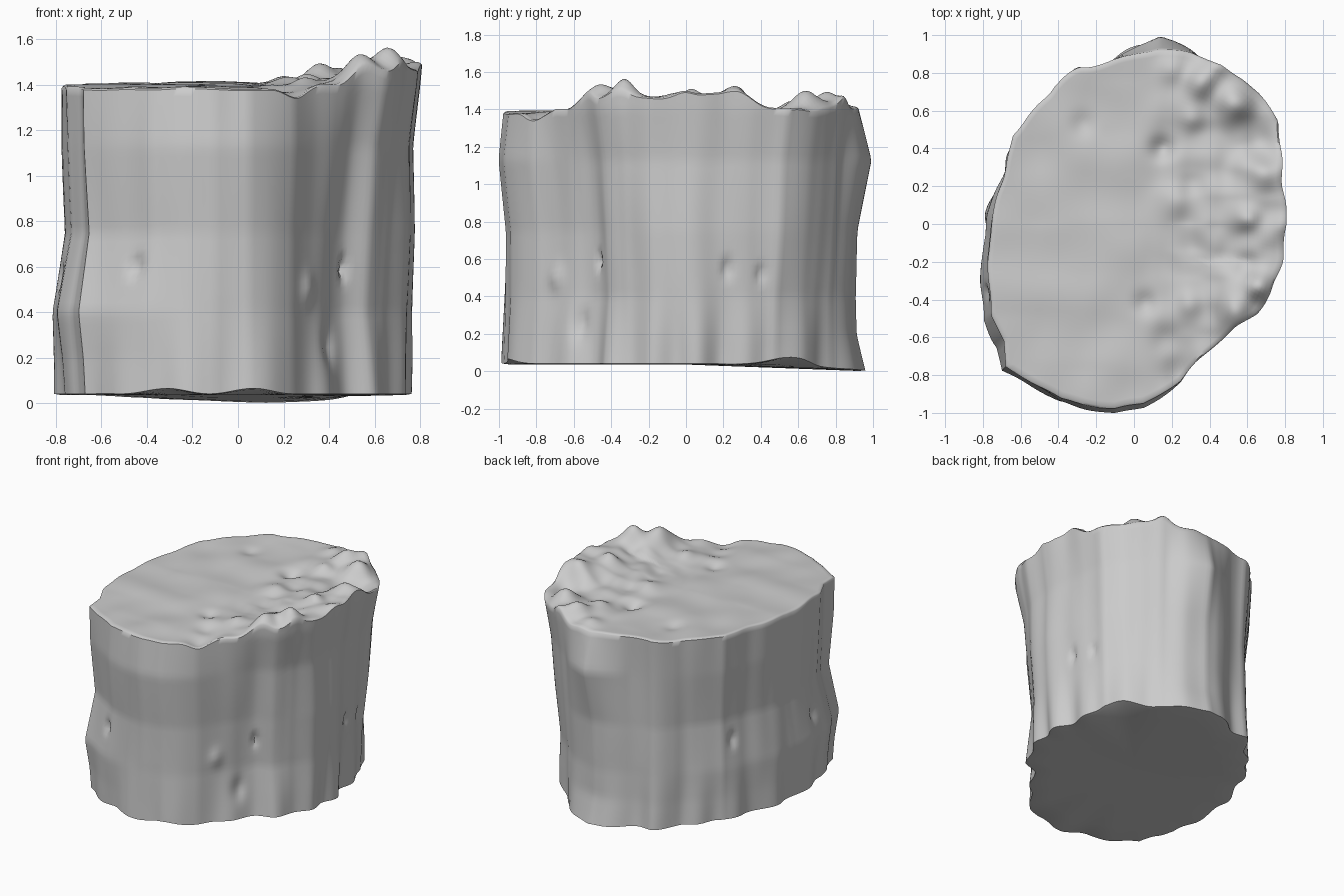
import bpy, bmesh
from math import sin, cos, pi, hypot, exp, radians
from mathutils import noise, Vector

if "Cube" in bpy.data.objects:
    bpy.data.objects.remove(bpy.data.objects["Cube"])

# Outline of the trunk seen from above, counter-clockwise
OUTLINE = [(.805, 0), (.785, .2), (.775, .4), (.775, .55), (.66, .69), (.58, .77), (.47, .85), (.3, .90),
           (.2, .92), (.13, .93), (.02, .91), (-.15, .86), (-.3, .83), (-.42, .73), (-.52, .6), (-.64, .47),
           (-.68, .3), (-.71, .2), (-.75, .05), (-.775, -.1), (-.785, -.3), (-.785, -.5), (-.71, -.64),
           (-.70, -.78), (-.5, -.89), (-.4, -.95), (-.25, -.97), (-.1, -.99), (.05, -.955), (.15, -.90),
           (.25, -.84), (.35, -.73), (.45, -.63), (.55, -.55), (.65, -.48), (.73, -.36), (.785, -.2)]
# Radius factor over height on the right, back, left and front
LEVELS = [0, .2, .4, .75, 1.13, 1.4, 1.55]
FLARE = [[.93, .94, .945, .965, .96, 1.0, 1.015],
         [1.0, .98, .97, .97, .985, 1.0, 1.0],
         [1.04, 1.035, 1.035, .985, 1.005, 1.0, 1.0],
         [1.005, .995, .985, .985, 1.02, .99, .99]]
# Radius change of the back corner, and of the back right, back left, front left and front right
CORNER = [.055, .02, .02, .03, .09, 0, 0]
DIAGONAL = [[-.08, -.07, -.07, -.045, -.02, 0, 0],
            [-.04, -.035, -.03, -.03, -.01, 0, 0],
            [-.05, -.03, 0, -.05, -.05, -.025, -.02],
            [-.05, -.07, -.09, -.08, -.05, 0, 0]]
# Splintered lumps and hollows of the cut face: x, y, height, radius
BUMPS = [(.66, -.33, .10, .075), (.54, -.46, .06, .08), (.78, 0, .03, .06), (.61, .02, .05, .06),
         (.68, .28, .05, .08), (.55, .64, .08, .09), (.36, .75, .10, .08), (.33, .56, .05, .07),
         (.2, .82, .03, .07), (.64, .45, -.03, .09), (.15, .4, -.05, .06), (-.27, .53, -.02, .06),
         (.24, -.8, -.05, .09), (.3, -.42, .04, .07), (.17, -.62, -.03, .08), (.06, -.42, -.03, .06),
         (.2, .12, .02, .1), (.6, -.2, -.04, .07), (.45, .85, .05, .06)]
# Knots and pits in the bark: angle in degrees, z, depth, width
KNOTS = [(243, .6, -.035, .025), (294, .5, .025, .04), (315, .59, -.035, .025), (305, .25, -.03, .05),
         (17, .55, -.03, .03), (30, .52, -.025, .025), (150, .6, -.03, .03), (205, .55, -.03, .03)]
N, ROWS, RINGS = 240, 40, 40


def lerp_table(xs, ys, x):
    for i in range(len(xs) - 1):
        if x <= xs[i + 1]:
            t = max(0, (x - xs[i]) / (xs[i + 1] - xs[i]))
            return ys[i] + (ys[i + 1] - ys[i]) * t
    return ys[-1]


def smooth(a, b, x):
    t = min(1, max(0, (x - a) / (b - a)))
    return t * t * (3 - 2 * t)


def outline_radius(a):
    # Intersect a ray with the outline polygon
    d = (cos(a), sin(a))
    for (x1, y1), (x2, y2) in zip(OUTLINE, OUTLINE[1:] + OUTLINE[:1]):
        c1, c2 = d[0] * y1 - d[1] * x1, d[0] * y2 - d[1] * x2
        if c1 <= 0 < c2 or (c1 < 0 <= c2):
            t = c1 / (c1 - c2)
            x, y = x1 + (x2 - x1) * t, y1 + (y2 - y1) * t
            if x * d[0] + y * d[1] > 0:
                return hypot(x, y)
    return .805


def radius(a, z):
    c, s = cos(a), sin(a)
    fx = lerp_table(LEVELS, FLARE[0 if c > 0 else 2], z)
    fy = lerp_table(LEVELS, FLARE[1 if s > 0 else 3], z)
    r = outline_radius(a) * (fx * c * c + fy * s * s)
    # Back corner and the hollowed diagonals
    r += lerp_table(LEVELS, CORNER, z) * max(0, 1 - abs(a - radians(82)) / .3)
    r += lerp_table(LEVELS, DIAGONAL[int(a / (pi / 2)) % 4], z) * sin(2 * a) ** 2
    # Vertical flutes, deeper at the foot
    foot = .006 + .012 * (1 - smooth(0, .5, z))
    r += foot * (sin(17 * a + .8 * sin(3 * a)) - .2)
    r += .014 * noise.noise(Vector((c * 5, s * 5, z * 1.2)))
    for deg, kz, depth, w in KNOTS:
        da = (a - radians(deg) + pi) % (2 * pi) - pi
        r += depth * exp(-(da * .85 / w) ** 2 - ((z - kz) / (w * 1.5)) ** 2)
    return r


def top_z(x, y):
    # Flat saw cut with a broken ridge on the right
    ridge = smooth(.25, .68, x - .18 * smooth(0, .6, y)) if y > -.2 else smooth(.25, .62, x)
    ridge *= smooth(-.72, -.5, y) * (1 - smooth(.28, .45, y))
    z = 1.398 + .012 * y + .075 * ridge + .016 * noise.noise(Vector((x * 4, y * 4, 2)))
    z += .035 * smooth(0, .4, x) * noise.noise(Vector((x * 7, y * 7, 7)))
    for bx, by, h, w in BUMPS:
        z += h * exp(-((x - bx) ** 2 + (y - by) ** 2) / w ** 2)
    return z


def bottom_z(x, y):
    # Underside dips to the back corner, its rim lifts at the back right and between the roots
    z = .037 - .037 * max(0, 1 - hypot(x - .13, y - .97))
    z += .05 * exp(-((x - .66) ** 2 + (y - .58) ** 2) / .03)
    return z + .025 * smooth(-.75, -.97, y) * sin(8 * x + 1) ** 2


bm = bmesh.new()
angles = [2 * pi * i / N for i in range(N)]
loops = []

# Underside rings
for k in (.02, .4, .8, .97):
    ring = []
    for a in angles:
        r = radius(a, .04) * k
        x, y = r * cos(a), r * sin(a)
        ring.append(bm.verts.new((x, y, bottom_z(x, y))))
    loops.append(ring)

# Bark rings
for j in range(ROWS + 1):
    ring = []
    t = j / ROWS
    for a in angles:
        rb, rt = radius(a, .04), radius(a, 1.42)
        lo = bottom_z(rb * cos(a), rb * sin(a)) + .004
        hi = top_z(rt * cos(a), rt * sin(a)) - .008
        z = lo + (hi - lo) * t
        r = radius(a, z)
        ring.append(bm.verts.new((r * cos(a), r * sin(a), z)))
    loops.append(ring)

# Cut face rings
for j in range(RINGS):
    k = .985 * (1 - j / RINGS) + .004
    ring = []
    for a in angles:
        r = radius(a, 1.42) * k
        x, y = r * cos(a), r * sin(a)
        ring.append(bm.verts.new((x, y, top_z(x, y))))
    loops.append(ring)

for lo, hi in zip(loops, loops[1:]):
    for i in range(N):
        n = (i + 1) % N
        bm.faces.new((lo[i], lo[n], hi[n], hi[i]))
bm.faces.new(loops[0][::-1])
bm.faces.new(loops[-1])

mesh = bpy.data.meshes.new("tree_stump")
bm.to_mesh(mesh)
bm.free()
stump = bpy.data.objects.new("tree_stump", mesh)
bpy.context.collection.objects.link(stump)
bpy.context.view_layer.objects.active = stump
stump.select_set(True)
bpy.ops.object.shade_smooth_by_angle(angle=radians(50))
